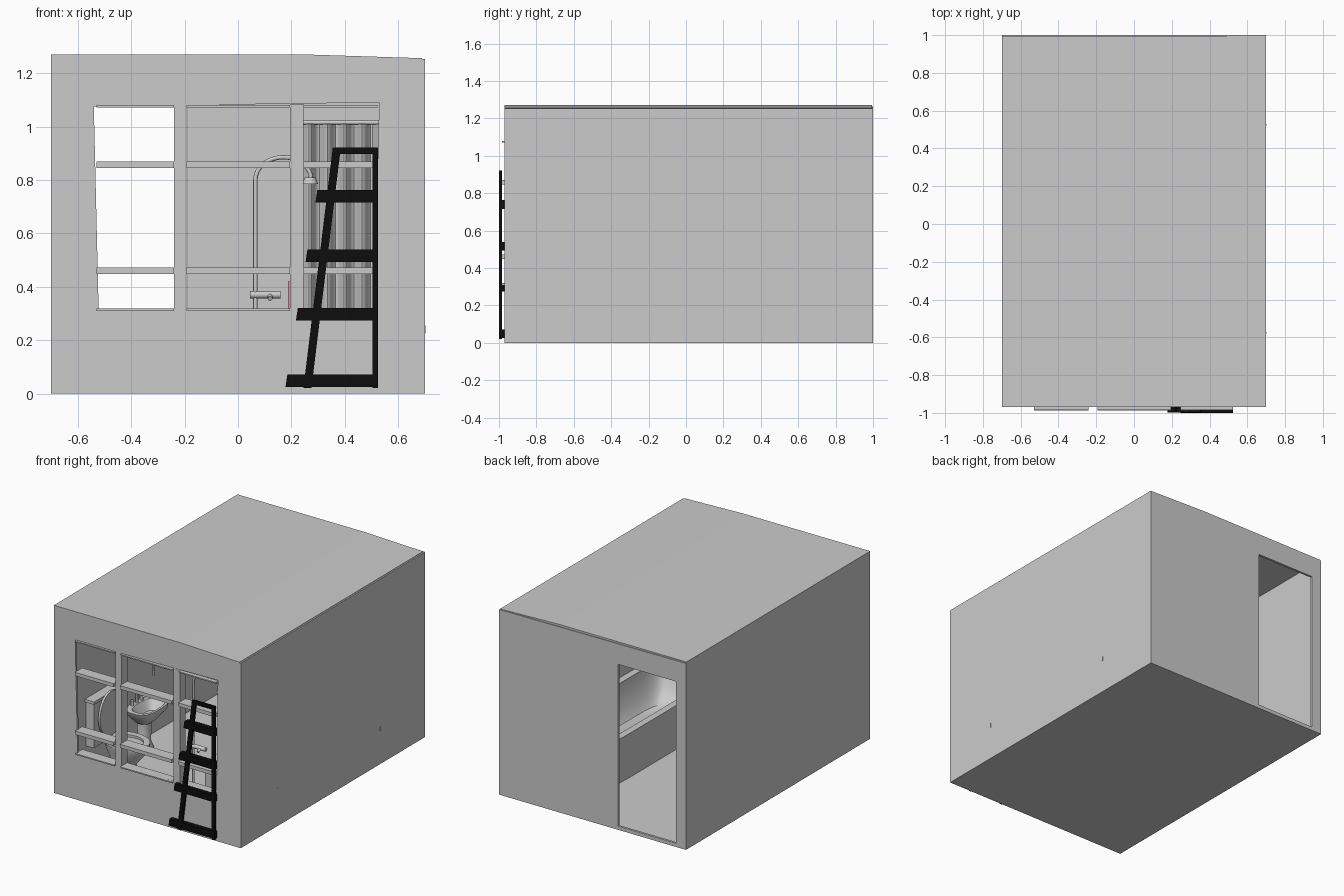
import bpy, bmesh, math
from mathutils import Vector

if "Cube" in bpy.data.objects:
    bpy.data.objects.remove(bpy.data.objects["Cube"])


def make(name, verts, faces, mat=None, smooth=False):
    me = bpy.data.meshes.new(name)
    me.from_pydata([tuple(v) for v in verts], [], faces)
    bm = bmesh.new()
    bm.from_mesh(me)
    bmesh.ops.recalc_face_normals(bm, faces=bm.faces)
    bm.to_mesh(me)
    bm.free()
    ob = bpy.data.objects.new(name, me)
    bpy.context.collection.objects.link(ob)
    if mat:
        me.materials.append(mat)
    if smooth:
        bpy.context.view_layer.objects.active = ob
        ob.select_set(True)
        bpy.ops.object.shade_smooth_by_angle(angle=math.radians(40))
        ob.select_set(False)
    return ob


def prism(name, pts, y0, y1, mat=None):
    """Extrude an xz polygon along y."""
    n = len(pts)
    v = [(x, y, z) for y in (y0, y1) for x, z in pts]
    f = [(i, (i + 1) % n, (i + 1) % n + n, i + n) for i in range(n)]
    f += [tuple(range(n)), tuple(range(n, 2 * n))]
    return make(name, v, f, mat)


def box(name, x0, x1, y0, y1, z0, z1, mat=None):
    return prism(name, [(x0, z0), (x1, z0), (x1, z1), (x0, z1)], y0, y1, mat)


def holed_wall(name, outer, inner, y0, y1):
    """Wall slab in xz with a four-cornered opening."""
    v = [(x, y, z) for y in (y0, y1) for ring in (outer, inner) for x, z in ring]
    f = []
    for i in range(4):
        j = (i + 1) % 4
        f += [(i, j, 4 + j, 4 + i), (8 + i, 8 + j, 12 + j, 12 + i),
              (i, j, 8 + j, 8 + i), (4 + i, 4 + j, 12 + j, 12 + i)]
    return make(name, v, f)


def loft(name, rings, power=2, n=32):
    """Rings (cx, cy, rx, ry, z) of superellipses skinned together, ends capped."""
    v, f = [], []
    for cx, cy, rx, ry, z in rings:
        for i in range(n):
            c, s = math.cos(2 * math.pi * i / n), math.sin(2 * math.pi * i / n)
            v.append((cx + rx * math.copysign(abs(c) ** (2 / power), c),
                      cy + ry * math.copysign(abs(s) ** (2 / power), s), z))
    for k in range(len(rings) - 1):
        for i in range(n):
            j = (i + 1) % n
            f.append((k * n + i, k * n + j, (k + 1) * n + j, (k + 1) * n + i))
    f += [tuple(range(n)), tuple(range(len(v) - n, len(v)))]
    return make(name, v, f, smooth=True)


def tube(name, pts, r):
    cu = bpy.data.curves.new(name, 'CURVE')
    cu.dimensions = '3D'
    cu.bevel_depth = r
    cu.bevel_resolution = 3
    cu.use_fill_caps = True
    sp = cu.splines.new('POLY')
    sp.points.add(len(pts) - 1)
    for p, q in zip(sp.points, pts):
        p.co = (*q, 1)
    ob = bpy.data.objects.new(name, cu)
    bpy.context.collection.objects.link(ob)


def material(name, col):
    m = bpy.data.materials.new(name)
    m.diffuse_color = (*col, 1)
    m.use_nodes = True
    m.node_tree.nodes["Principled BSDF"].inputs["Base Color"].default_value = m.diffuse_color
    return m


black = material("black", (0.004, 0.004, 0.004))
pink = material("pink", (0.8, 0.25, 0.4))

# Room shell
T = 0.015
face = [(-0.7, 0.01), (0.7, 0.01), (0.7, 1.253), (-0.7, 1.262)]
holed_wall("front_wall", face,
           [(-0.522, 0.315), (0.518, 0.32), (0.528, 1.09), (-0.54, 1.075)], -0.97, -0.97 + T)
holed_wall("back_wall", face,
           [(-0.625, 0.025), (-0.19, 0.025), (-0.19, 1.12), (-0.625, 1.12)], 1 - T, 1)
box("left_wall", -0.7, -0.7 + T, -0.97 + T, 1 - T, 0.01, 1.262)
box("right_wall", 0.7 - T, 0.7, -0.97 + T, 1 - T, 0.01, 1.253)
box("floor", -0.7, 0.7, -0.97, 1, 0, 0.012)
prism("roof", [(-0.7, 1.255), (0.69, 1.248), (0.69, 1.256), (0.25, 1.27), (-0.7, 1.27)], -0.97, 0.995)

# Window grid, standing slightly proud of the wall
for i, (x0, x1) in enumerate([(-0.24, -0.192), (0.195, 0.245)]):
    box(f"window_mullion_{i}", x0, x1, -0.97, -0.91, 0.315, 1.085)
for i, (x0, x1) in enumerate([(-0.53, -0.24), (-0.192, 0.195), (0.245, 0.523)]):
    for j, z in enumerate((0.448, 0.845)):
        box(f"window_bar_{i}_{j}", x0, x1, -0.988, -0.91, z, z + 0.024)
    box(f"window_head_{i}", x0, x1, -0.985, -0.955, 1.072, 1.08)
    box(f"window_sill_{i}", x0, x1, -0.985, -0.91, 0.31, 0.318)

# Leaning ladder rack
prism("ladder_left_rail", [(0.245, 0.02), (0.275, 0.02), (0.385, 0.92), (0.355, 0.92)], -1, -0.985, black)
box("ladder_right_rail", 0.503, 0.525, -1, -0.985, 0.02, 0.92, black)
box("ladder_top", 0.357, 0.525, -1, -0.985, 0.897, 0.922, black)
for i, (x, z, back) in enumerate([(0.178, 0.025, -0.97), (0.217, 0.273, -0.97),
                                  (0.253, 0.492, -0.96), (0.29, 0.715, -0.96)]):
    prism(f"ladder_step_{i}", [(x, z), (0.523, z), (0.523, z + 0.047), (x + 0.007, z + 0.047)],
          -0.998, back, black)

# Toilet against the left wall
ty = -0.5
box("toilet_tank", -0.685, -0.625, ty - 0.15, ty + 0.15, 0.2, 0.5)
box("toilet_tank_lid", -0.685, -0.615, ty - 0.16, ty + 0.16, 0.5, 0.52)
loft("toilet_bowl", [(-0.5, ty, 0.1, 0.08, 0.012), (-0.5, ty, 0.075, 0.065, 0.08),
                     (-0.48, ty, 0.14, 0.11, 0.18), (-0.48, ty, 0.145, 0.115, 0.22),
                     (-0.47, ty, 0.1, 0.08, 0.22), (-0.48, ty, 0.05, 0.04, 0.12)])
loft("toilet_seat", [(-0.48, ty, 0.15, 0.12, 0.22), (-0.48, ty, 0.15, 0.12, 0.236),
                     (-0.47, ty, 0.1, 0.08, 0.236), (-0.47, ty, 0.1, 0.08, 0.21)])
lid = loft("toilet_lid", [(0, 0, 0.15, 0.125, 0), (0, 0, 0.15, 0.125, 0.015)])
lid.rotation_euler = (0, math.radians(90), 0)
lid.location = (-0.61, ty, 0.39)

# Pedestal basin further along the left wall
sy = -0.13
loft("basin", [(-0.6, sy, 0.05, 0.07, 0.2), (-0.59, sy, 0.095, 0.14, 0.27), (-0.59, sy, 0.095, 0.15, 0.3),
               (-0.58, sy, 0.07, 0.12, 0.3), (-0.58, sy, 0.035, 0.07, 0.24)], 3)
loft("basin_pedestal", [(-0.61, sy, 0.055, 0.065, 0.012), (-0.61, sy, 0.038, 0.045, 0.06),
                        (-0.61, sy, 0.045, 0.055, 0.22)])
tube("basin_tap", [(-0.665, sy, 0.29), (-0.665, sy, 0.36), (-0.64, sy, 0.375), (-0.605, sy, 0.35)], 0.009)
for s in (-1, 1):
    tube(f"basin_handle_{s}", [(-0.665, sy + s * 0.05, 0.295), (-0.665, sy + s * 0.05, 0.335)], 0.01)
    tube(f"towel_hook_{s}", [(-0.69, 0.1 + s * 0.06, 0.52), (-0.66, 0.1 + s * 0.06, 0.5),
                             (-0.66, 0.1 + s * 0.06, 0.42)], 0.006)

# Bathtub along the right wall, with its wall fixings
cy = -0.02
loft("bathtub", [(0.428, cy, 0.257, 0.67, 0.012), (0.428, cy, 0.257, 0.67, 0.31),
                 (0.428, cy, 0.21, 0.61, 0.31), (0.428, cy, 0.19, 0.57, 0.15),
                 (0.428, cy, 0.14, 0.48, 0.08)], 7, 48)
for i, y in enumerate((-0.575, 0.525)):
    box(f"bathtub_fixing_{i}", 0.68, 0.702, y - 0.004, y + 0.004, 0.225, 0.255)

# Shower column, mixer and head
py = -0.57
arc = [(0.17 - 0.105 * math.cos(a), py, 0.8 + 0.085 * math.sin(a))
       for a in [math.pi * k / 16 for k in range(16)]]
tube("shower_column", [(0.065, py, 0.012)] + arc + [(0.27, py, 0.8)], 0.008)
loft("shower_head", [(0.27, py, 0.03, 0.03, 0.785), (0.27, py, 0.02, 0.02, 0.81)])
tube("shower_mixer", [(0.045, py, 0.37), (0.16, py, 0.37)], 0.014)
tube("shower_spout", [(0.12, py, 0.37), (0.12, py - 0.03, 0.355)], 0.009)
box("soap_bottle", 0.187, 0.235, -0.45, -0.4, 0.31, 0.42, pink)

# Pleated shower curtain at the far end of the tub
N = 60
v = []
for k in range(N + 1):
    x = 0.22 + 0.46 * k / N
    y = 0.8 + 0.02 * math.sin(k / N * 14 * math.pi)
    v += [(x, y, 0.06), (x, y, 1.01)]
make("shower_curtain", v, [(2 * k, 2 * k + 2, 2 * k + 3, 2 * k + 1) for k in range(N)], smooth=True)
tube("curtain_rail", [(0.2, 0.8, 1.015), (0.69, 0.8, 1.015)], 0.008)
